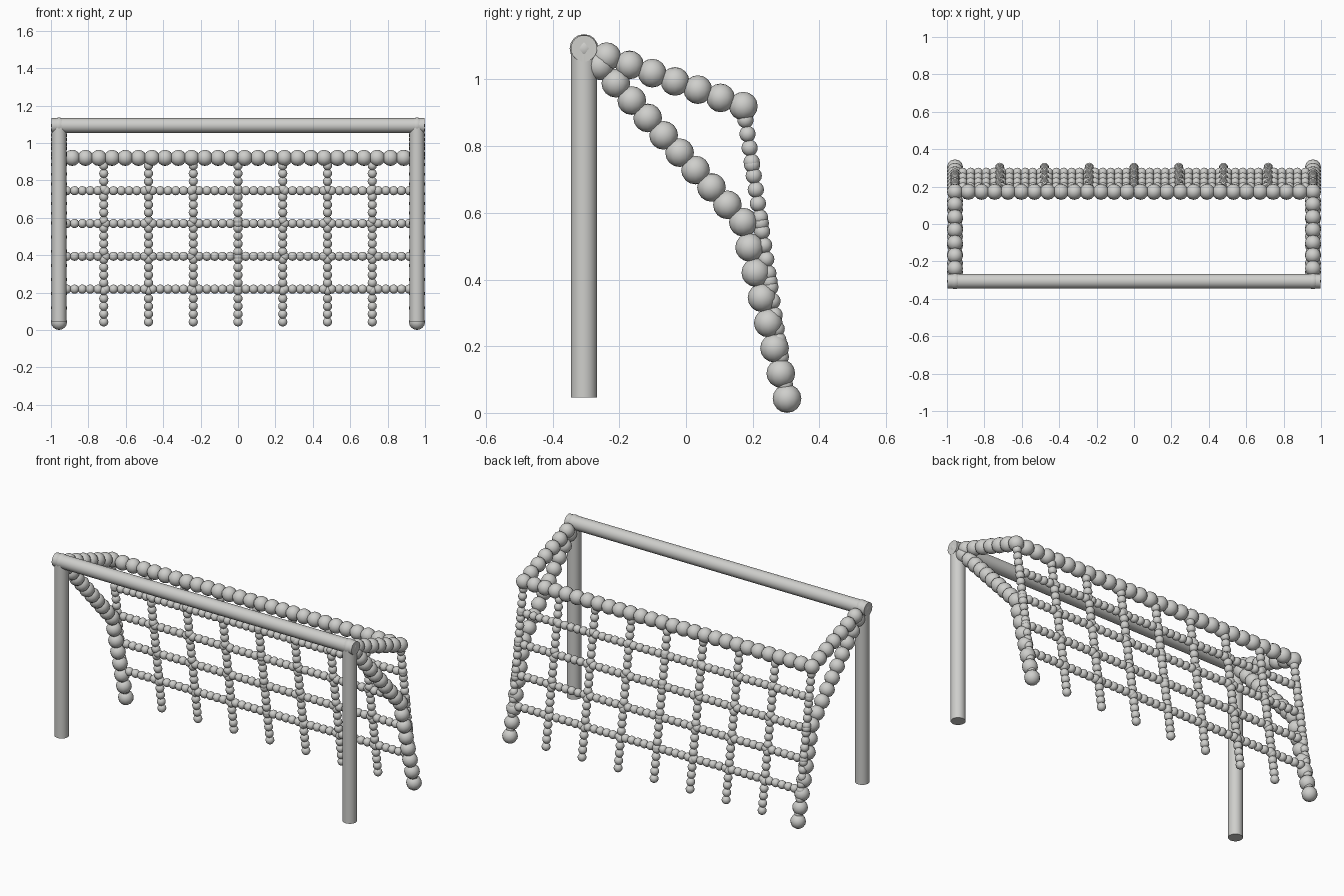
import bpy, bmesh, math
from mathutils import Vector, Matrix

cube = bpy.data.objects.get("Cube")
if cube:
    bpy.data.objects.remove(cube, do_unlink=True)

grey = bpy.data.materials.new("light_grey")
grey.use_nodes = True
GREY = (0.62, 0.62, 0.60, 1)
grey.diffuse_color = GREY
grey.node_tree.nodes["Principled BSDF"].inputs["Base Color"].default_value = GREY

SIDE = 0.957          # x of the posts and side strands
TUBE, BIG, SMALL = 0.0395, 0.043, 0.0245
FRONT, BEND = -0.306, 0.172
TOP, RAIL, FOOT = 1.093, 0.92, 0.043


def finish(name, bm):
    mesh = bpy.data.meshes.new(name)
    bm.to_mesh(mesh)
    bm.free()
    mesh.materials.append(grey)
    obj = bpy.data.objects.new(name, mesh)
    bpy.context.collection.objects.link(obj)
    return obj


def tube(name, a, b):
    a, b = Vector(a), Vector(b)
    turn = (b - a).to_track_quat("Z", "Y").to_matrix().to_4x4()
    bm = bmesh.new()
    bmesh.ops.create_cone(bm, cap_ends=True, segments=24, radius1=TUBE, radius2=TUBE,
                          depth=(b - a).length, matrix=Matrix.Translation((a + b) / 2) @ turn)
    for f in bm.faces:
        f.smooth = len(f.verts) == 4
    for e in bm.edges:
        e.smooth = all(f.smooth for f in e.link_faces)
    finish(name, bm)


def strand(name, points, radius, steps):
    """Row of beads along a path, with a given number of gaps per leg."""
    spots = [Vector(points[0])]
    for a, b, n in zip(points, points[1:], steps):
        spots += [Vector(a).lerp(Vector(b), i / n) for i in range(1, n + 1)]
    bm = bmesh.new()
    for p in spots:
        bmesh.ops.create_uvsphere(bm, u_segments=12, v_segments=8, radius=radius,
                                  matrix=Matrix.Translation(p))
    for f in bm.faces:
        f.smooth = True
    finish(name, bm)


# Tubular front frame
tube("crossbar", (-0.996, FRONT, TOP), (0.996, FRONT, TOP))
for side, x in (("left", SIDE), ("right", -SIDE)):
    tube(side + "_post", (x, FRONT, 0.046), (x, FRONT, TOP))
    # Thick bead rails on each side
    strand(side + "_top_rail", [(x, FRONT, TOP), (x, BEND, RAIL)], BIG, [7])
    strand(side + "_brace",
           [(x, FRONT, TOP), (x, BEND, 0.572), (x, 0.303, FOOT)], BIG, [10, 7])

# Thick rail across the back
strand("back_rail", [(-SIDE, BEND, RAIL), (SIDE, BEND, RAIL)], BIG, [27])

# Net: sloping uprights and level rows
top, foot = Vector((0, BEND, RAIL)), Vector((0, 0.303, FOOT))
for i in range(9):
    across = Vector((SIDE * (i - 4) / 4, 0, 0))
    strand("net_upright_%d" % (i + 1), [across + top, across + foot], SMALL, [21])
for i in range(1, 5):
    p = top.lerp(foot, i / 5)
    strand("net_row_%d" % i, [(-SIDE, p.y, p.z), (SIDE, p.y, p.z)], SMALL, [46])
